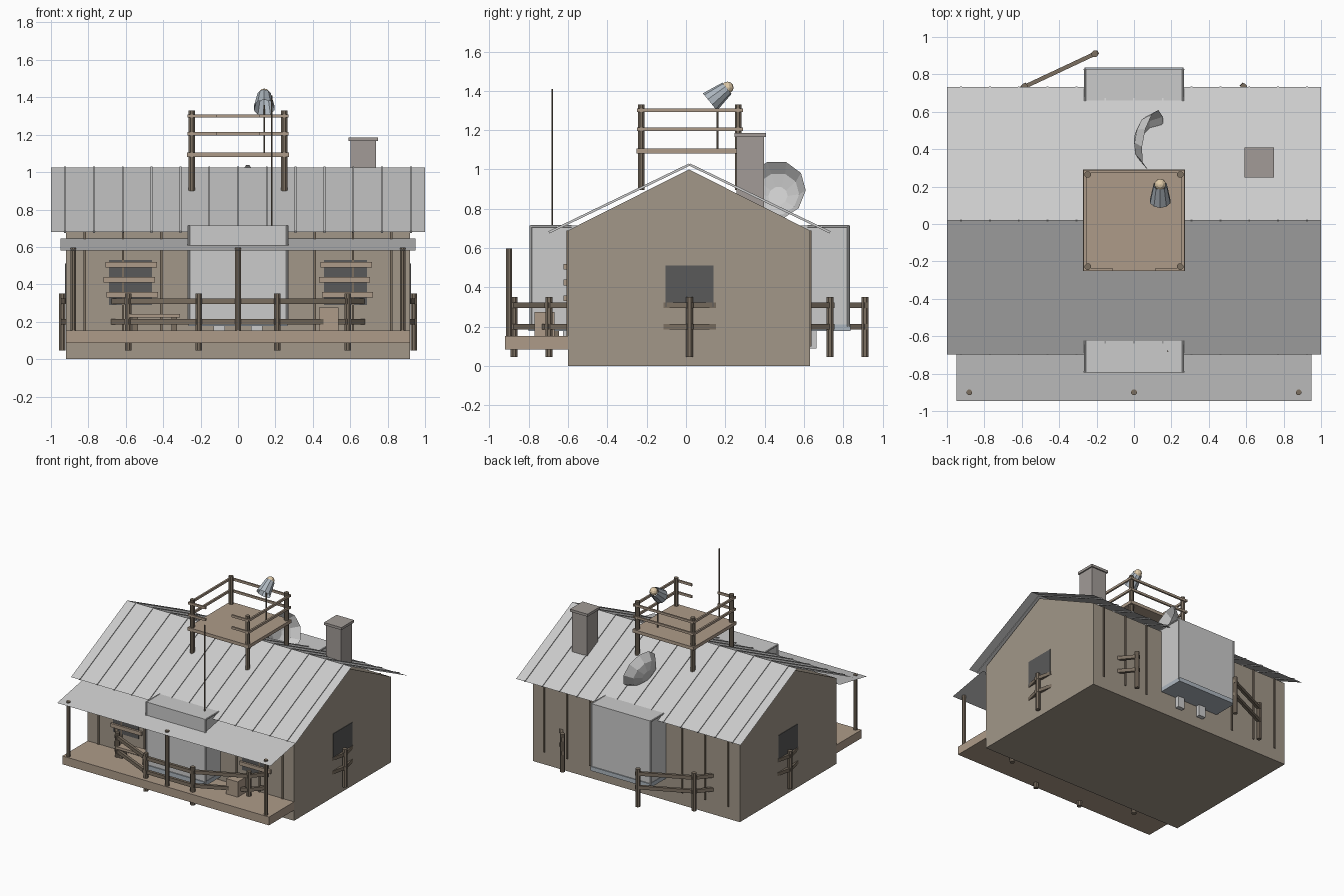
import bpy, math
from mathutils import Vector

if "Cube" in bpy.data.objects:
    bpy.data.objects.remove(bpy.data.objects["Cube"])

def mat(name, c):
    m = bpy.data.materials.new(name)
    m.diffuse_color = (*c, 1)
    m.use_nodes = True
    m.node_tree.nodes["Principled BSDF"].inputs["Base Color"].default_value = m.diffuse_color
    return m

WALL = mat("wall_boards", (.36, .31, .25))
WOOD = mat("plank_wood", (.42, .33, .25))
DARK = mat("dark_wood", (.2, .16, .12))
GLASS = mat("dark_opening", (.1, .1, .1))
STEEL = mat("blue_steel", (.42, .47, .52))
BULB = mat("lamp_bulb", (.75, .6, .4))
BRICK = mat("chimney_stone", (.36, .33, .31))

def mesh(name, verts, faces, m=None):
    me = bpy.data.meshes.new(name)
    me.from_pydata([tuple(v) for v in verts], [], faces)
    me.update()
    o = bpy.data.objects.new(name, me)
    bpy.context.collection.objects.link(o)
    if m:
        me.materials.append(m)
    return o

def box(name, x0, x1, y0, y1, z0, z1, m=None):
    v = [(x, y, z) for x in (x0, x1) for y in (y0, y1) for z in (z0, z1)]
    f = [(0, 1, 3, 2), (4, 6, 7, 5), (0, 4, 5, 1), (2, 3, 7, 6), (0, 2, 6, 4), (1, 5, 7, 3)]
    return mesh(name, v, f, m)

def rod(name, a, b, r, m=None, n=8, r2=None, caps=True):
    """Cylinder or frustum between two points."""
    a, b = Vector(a), Vector(b)
    q = (b - a).to_track_quat('Z', 'Y')
    v = []
    for p, rad in ((a, r), (b, r if r2 is None else r2)):
        for i in range(n):
            t = 2 * math.pi * (i + .5) / n
            v.append(p + q @ Vector((rad * math.cos(t), rad * math.sin(t), 0)))
    f = [(i, (i + 1) % n, n + (i + 1) % n, n + i) for i in range(n)]
    if caps:
        f += [tuple(range(n - 1, -1, -1)), tuple(range(n, 2 * n))]
    return mesh(name, v, f, m)

def beam(name, a, b, w, h, m=None):
    """Rectangular bar between two points, h measured upwards."""
    a, b = Vector(a), Vector(b)
    d = (b - a).normalized()
    s = d.cross(Vector((0, 0, 1))).normalized()
    u = s.cross(d)
    v = [p + s * i * w / 2 + u * j * h / 2 for p in (a, b) for i, j in ((-1, -1), (1, -1), (1, 1), (-1, 1))]
    f = [(3, 2, 1, 0), (4, 5, 6, 7)] + [(i, (i + 1) % 4, 4 + (i + 1) % 4, 4 + i) for i in range(4)]
    return mesh(name, v, f, m)

# House body with gables
prof = [(-.6, 0), (.63, 0), (.63, .69), (.015, 1.0), (-.6, .69)]
mesh("house_body", [(x, y, z) for x in (-.92, .92) for y, z in prof],
     [(4, 3, 2, 1, 0), (5, 6, 7, 8, 9)] + [(i, (i + 1) % 5, 5 + (i + 1) % 5, 5 + i) for i in range(5)], WALL)

# Sheet roof with standing seams
RY = .018
mesh("main_roof", [(x, y, z) for y, z in ((-.697, .68), (RY, 1.025), (.733, .68)) for x in (-1, 1)],
     [(0, 1, 3, 2), (2, 3, 5, 4)])
for i in range(-6, 7):
    for s in (-1, 1):
        beam("roof_seam", (i * .154, RY, 1.025), (i * .154, RY + s * .715, .68), .01, .012)

# Porch: sheet roof, deck and posts
mesh("porch_roof", [(-.95, -.945, .58), (.95, -.945, .58), (.95, -.6, .645), (-.95, -.6, .645)], [(0, 1, 2, 3)])
box("porch_deck", -.92, .92, -.92, -.6, .085, .152, WOOD)
for x in (-.88, 0, .88):
    rod("porch_post", (x, -.9, .15), (x, -.9, .597), .016, DARK)

# Metal container passing through the house
for s in (-1, 1):
    y0, y1 = sorted((RY + s * .5, RY + s * .812))
    box("container_end", -.262, .262, y0, y1, .2, .715)
    y0, y1 = sorted((RY + s * .5, RY + s * .82))
    box("container_base", -.265, .265, y0, y1, .178, .212, STEEL)
    for x in (-.262, .262):
        rod("container_corner", (x, RY + s * .808, .2), (x, RY + s * .808, .715), .008)
        rod("container_edge", (x, RY + s * .6, .711), (x, RY + s * .81, .711), .007)
    for x in (-.1, .1):
        y0, y1 = sorted((RY + s * .59, RY + s * .645))
        box("container_foot", x - .03, x + .03, y0, y1, .09, .18)

# Wall battens
for k in (2, 3, 4):
    for x in (-.205 * k, .205 * k):
        box("front_batten", x - .006, x + .006, -.609, -.598, .1, .69, DARK)
        box("back_batten", x - .006, x + .006, .628, .639, .1, .69, DARK)

# Windows, with boards on the front ones
for s in (-1, 1):
    x = s * .575
    box("front_window", x - .115, x + .115, -.606, -.595, .29, .53, GLASS)
    for j, dx in enumerate((.01, -.006, .004)):
        z = .345 + j * .08
        box("window_board", x - .137 + dx, x + .137 + dx, -.622, -.604, z - .015, z + .015, WOOD)
    x0, x1 = sorted((s * .915, s * .924))
    box("side_window", x0, x1, -.105, .14, .3, .512, GLASS)

# Ring fence on 14 points, with a gap at the back
ring = [Vector((.94 * math.cos(2 * math.pi * i / 14), RY + .915 * math.sin(2 * math.pi * i / 14), 0)) for i in range(14)]
for i in range(14):
    a, b = ring[i], ring[(i + 1) % 14]
    if i != 3:
        rod("fence_post", a + Vector((0, 0, .045)), a + Vector((0, 0, .35)), .019, DARK)
    if i in (2, 3):
        continue
    e = (b - a).normalized() * .02
    for z in (.2, .31):
        up = Vector((0, 0, z))
        beam("fence_rail", a - e + up, b + e + up, .022, .028, DARK)

# Lookout platform over the ridge
box("lookout_floor", -.272, .272, -.252, .292, 1.08, 1.106, WOOD)
for x in (-.247, .247):
    for y in (-.228, .265):
        rod("lookout_post", (x, y, .895), (x, y, 1.33), .018, DARK)
for z in (1.205, 1.3):
    beam("lookout_back_rail", (-.27, .28, z), (.27, .28, z), .014, .018, WOOD)
    for s in (-1, 1):
        beam("lookout_side_rail", (s * .262, -.25, z), (s * .262, .29, z), .014, .018, WOOD)
        beam("lookout_front_rail", (s * .265, -.243, z), (s * .115, -.243, z), .014, .018, WOOD)

# Searchlight
rod("light_pole", (.14, .16, 1.1), (.14, .16, 1.36), .005, DARK)
rod("light_shade", (.14, .122, 1.343), (.14, .208, 1.413), .057, STEEL, 10, .037, False)
bpy.ops.mesh.primitive_uv_sphere_add(segments=10, ring_count=6, radius=.031, location=(.14, .211, 1.416))
bulb = bpy.context.object
bulb.name = "light_bulb"
bulb.data.materials.append(BULB)

# Whip antenna and chimney
rod("antenna", (.18, -.68, .7), (.18, -.68, 1.41), .004, DARK, 6)
box("chimney", .602, .738, .257, .398, .76, 1.17, BRICK)
box("chimney_cap", .592, .748, .248, .408, 1.165, 1.185, BRICK)

# Faceted dish leaning on the back slope
axis = Vector((.93, -.18, .32)).normalized()
c = Vector((.1, .452, .893))
q = axis.to_track_quat('Z', 'Y')
rings = ((.16, 0), (.115, -.06), (.05, -.088))
v = [c + q @ Vector((r * math.cos(math.pi * i / 5), r * math.sin(math.pi * i / 5), d)) for r, d in rings for i in range(10)]
f = [(k * 10 + i, k * 10 + 10 + i, k * 10 + 10 + (i + 1) % 10, k * 10 + (i + 1) % 10) for k in (0, 1) for i in range(10)]
mesh("dish", v, f + [tuple(range(20, 30))])

# Porch bench and crate
box("bench_seat", -.58, -.31, -.72, -.635, .222, .242, WOOD)
for x in (-.55, -.34):
    box("bench_leg", x - .015, x + .015, -.71, -.645, .15, .224, DARK)
box("crate", .433, .537, -.77, -.668, .152, .275, WOOD)
